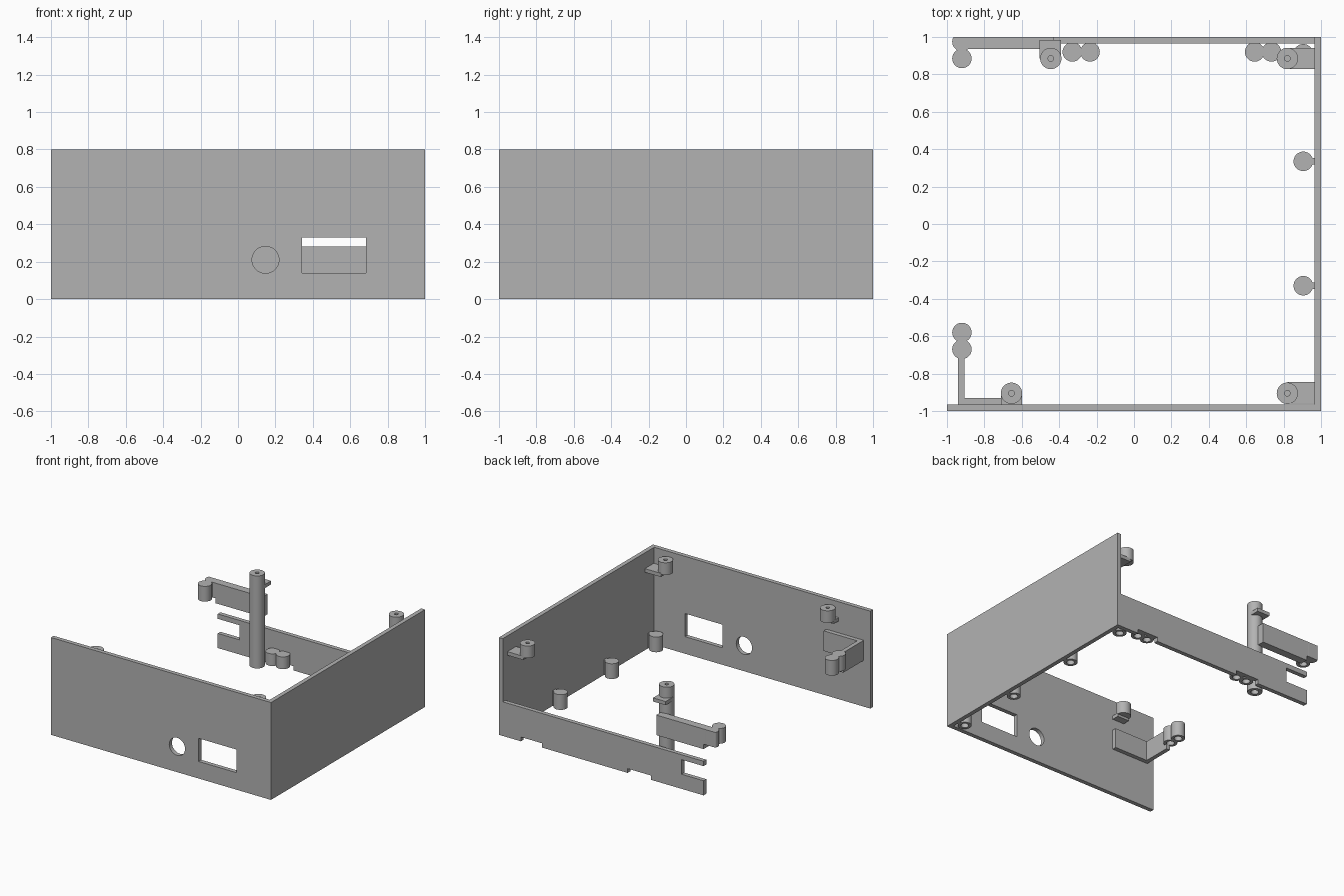
import bpy, bmesh, math
from mathutils import Vector, Matrix

cube = bpy.data.objects.get("Cube")
if cube:
    bpy.data.objects.remove(cube, do_unlink=True)

grey = bpy.data.materials.new("plain grey")
grey.use_nodes = True
colour = (0.45, 0.45, 0.45, 1)
grey.diffuse_color = colour
grey.node_tree.nodes["Principled BSDF"].inputs["Base Color"].default_value = colour

T = 0.035          # wall thickness
H = 0.8            # full wall height
IN = 1 - T         # inner face of the walls
SCREW_TOP = 0.76
CLIP_TOP = 0.545
CLIP_LOW = 0.38
KNOB_LOW = 0.42


def finish(name, bm):
    bmesh.ops.remove_doubles(bm, verts=bm.verts, dist=1e-5)
    bmesh.ops.recalc_face_normals(bm, faces=bm.faces)
    mesh = bpy.data.meshes.new(name)
    bm.to_mesh(mesh)
    bm.free()
    mesh.materials.append(grey)
    mesh.shade_smooth()
    mesh.set_sharp_from_angle(angle=math.radians(30))
    ob = bpy.data.objects.new(name, mesh)
    bpy.context.collection.objects.link(ob)
    return ob


def box(name, x, y, z):
    """Box from three (low, high) ranges."""
    bm = bmesh.new()
    size = [b - a for a, b in (x, y, z)]
    mid = [(a + b) / 2 for a, b in (x, y, z)]
    bmesh.ops.create_cube(bm, size=1, matrix=Matrix.Translation(mid) @ Matrix.Diagonal((*size, 1)))
    return finish(name, bm)


def panel(name, loops, y0, y1):
    """Upright panel: closed x-z loops (outline, then holes) extruded along y."""
    bm = bmesh.new()
    edges = []
    for loop in loops:
        vs = [bm.verts.new((x, y0, z)) for x, z in loop]
        edges += [bm.edges.new((vs[i - 1], vs[i])) for i in range(len(vs))]
    bmesh.ops.triangle_fill(bm, edges=edges, use_beauty=True, normal=Vector((0, -1, 0)))
    out = bmesh.ops.extrude_face_region(bm, geom=bm.faces[:], use_keep_orig=True)
    moved = [v for v in out["geom"] if isinstance(v, bmesh.types.BMVert)]
    bmesh.ops.translate(bm, verts=moved, vec=(0, y1 - y0, 0))
    return finish(name, bm)


def rect(x0, x1, z0, z1):
    return [(x0, z0), (x1, z0), (x1, z1), (x0, z1)]


def circle(cx, cz, r, n=40):
    return [(cx + r * math.cos(i * math.tau / n), cz + r * math.sin(i * math.tau / n)) for i in range(n)]


def boss(name, x, y, z0, z1, r=0.052, top=None, bottom=None, depth=0.07):
    """Turned cylinder with optional blind bores at its ends."""
    prof = [(0, z0)]
    if bottom:
        prof = [(0, z0 + depth), (bottom, z0 + depth), (bottom, z0)]
    prof += [(r, z0), (r, z1)]
    prof += [(top, z1), (top, z1 - depth), (0, z1 - depth)] if top else [(0, z1)]
    bm = bmesh.new()
    vs = [bm.verts.new((x + a, y, z)) for a, z in prof]
    es = [bm.edges.new(pair) for pair in zip(vs, vs[1:])]
    bmesh.ops.spin(bm, geom=vs + es, cent=(x, y, 0), axis=(0, 0, 1),
                   angle=math.tau, steps=36, use_merge=True)
    return finish(name, bm)


# Walls
panel("front_wall", [rect(-1, 1, 0, H), rect(0.342, 0.685, 0.14, 0.33),
                     circle(0.147, 0.21, 0.072)], -1, -IN)
box("left_wall", (IN, 1), (-IN, 1), (0, H))
slot = 0.035
panel("back_wall", [[
    (-0.86, 0), (-0.38, 0), (-0.38, slot), (-0.17, slot), (-0.17, 0),
    (0.61, 0), (0.61, slot), (0.8, slot), (0.8, 0), (IN, 0), (IN, 0.28),
    (-0.86, 0.28), (-0.86, 0.24), (-0.66, 0.24), (-0.66, 0.12), (-0.86, 0.12)]], IN, 1)

# Floor bosses along the left wall, each tied to it by a small web
for i, y in enumerate((-0.905, -0.33, 0.335, 0.91)):
    boss(f"left_floor_boss_{i}", 0.905, y, 0, 0.125, bottom=0.03)
    box(f"left_floor_web_{i}", (0.945, IN), (y - 0.017, y + 0.017), (0, 0.125))

# Paired floor bosses along the back wall
for i, x in enumerate((0.735, 0.645, -0.235, -0.33)):
    boss(f"back_floor_boss_{i}", x, 0.92, slot, 0.135, bottom=0.03)

# Screw bosses on their shelves
SHELF = (0.64, 0.67)
for name, x, y, sx, sy in (
        ("left_back", 0.82, 0.885, (0.82, IN), (0.83, 0.94)),
        ("left_front", 0.82, -0.905, (0.82, IN), (-0.96, -0.845)),
        ("right_front", -0.655, -0.905, (-0.71, -0.6), (-IN, -0.905))):
    boss(name + "_screw_boss", x, y, 0.66, SCREW_TOP, r=0.057, top=0.015)
    box(name + "_shelf", sx, sy, SHELF)

# Tall screw post with its shelf
boss("tall_post", -0.445, 0.885, 0, SCREW_TOP, r=0.057, top=0.015, bottom=0.03)
box("tall_post_shelf", (-0.505, -0.39), (0.885, 0.985), SHELF)

# Raised back clip: stepped bar ending in two knobs
panel("back_clip_bar", [[
    (-0.95, KNOB_LOW), (-0.86, KNOB_LOW), (-0.86, CLIP_LOW), (-0.43, CLIP_LOW),
    (-0.43, CLIP_TOP), (-0.95, CLIP_TOP)]], 0.935, 1)
boss("back_clip_knob_inner", -0.92, 0.885, KNOB_LOW, CLIP_TOP, bottom=0.03)
outer = boss("back_clip_knob_outer", -0.92, 0.975, KNOB_LOW, CLIP_TOP, bottom=0.018)
for v in outer.data.vertices:
    v.co.y = min(v.co.y, 1)

# Raised front clip: L-shaped arm ending in two knobs
box("front_clip_base", (-0.94, -0.6), (-IN, -0.93), (CLIP_LOW, CLIP_TOP))
box("front_clip_arm", (-0.94, -0.905), (-0.93, -0.70), (CLIP_LOW, CLIP_TOP))
for i, y in enumerate((-0.67, -0.58)):
    boss(f"front_clip_knob_{i}", -0.92, y, KNOB_LOW, CLIP_TOP, bottom=0.03)
